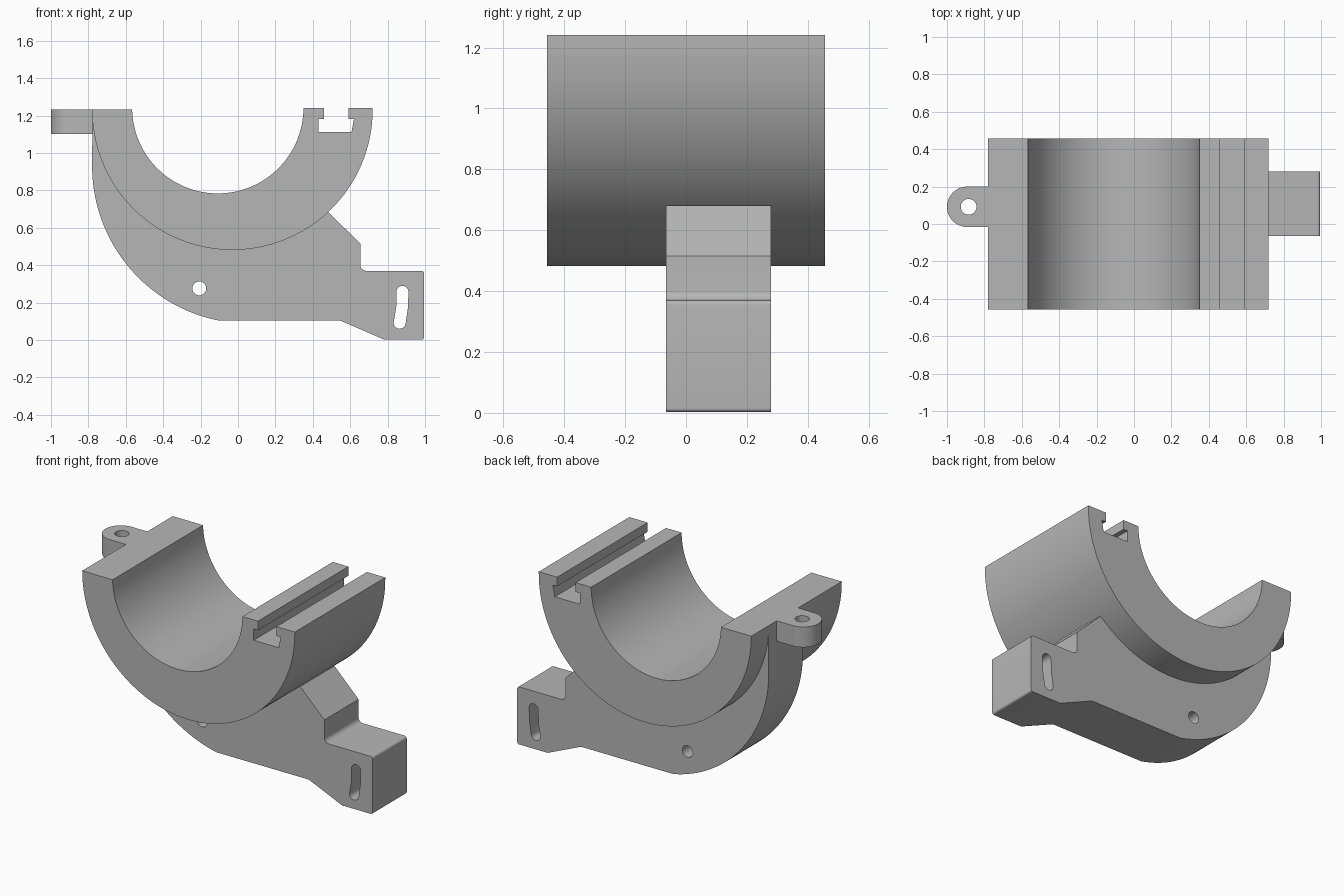
import bpy
import bmesh
from math import cos, sin, radians, pi, hypot, acos
from mathutils import Vector

default = bpy.data.objects.get("Cube")
if default:
    bpy.data.objects.remove(default, do_unlink=True)

grey = bpy.data.materials.new("plain grey")
grey.use_nodes = True
tone = (0.47, 0.47, 0.47, 1)
grey.diffuse_color = tone
grey.node_tree.nodes["Principled BSDF"].inputs["Base Color"].default_value = tone


def arc(cx, cy, r, start, end, steps):
    """Points on an arc, angles in degrees."""
    angles = [radians(start + (end - start) * i / steps) for i in range(steps + 1)]
    return [(cx + r * cos(a), cy + r * sin(a)) for a in angles]


def fillet(corner, before, after, r, steps=5):
    """Rounded corner between two straight sides."""
    c, b, a = Vector(corner), Vector(before), Vector(after)
    u, v = (b - c).normalized(), (a - c).normalized()
    half = acos(max(-1, min(1, u.dot(v)))) / 2
    centre = c + (u + v).normalized() * (r / sin(half))
    t = r * cos(half) / sin(half)
    p, q = c + u * t - centre, c + v * t - centre
    return [tuple(centre + p.lerp(q, i / steps).normalized() * r) for i in range(steps + 1)]


def prism(name, outline, low, high, axis="Y"):
    """Extrude an outline along y (outline is x, z) or along z (outline is x, y)."""
    bm = bmesh.new()
    place = (lambda p, h: (p[0], h, p[1])) if axis == "Y" else (lambda p, h: (p[0], p[1], h))
    face = bm.faces.new([bm.verts.new(place(p, low)) for p in outline])
    moved = bmesh.ops.extrude_face_region(bm, geom=[face])["geom"]
    shift = Vector(place((0, 0), high - low))
    bmesh.ops.translate(bm, vec=shift, verts=[g for g in moved if isinstance(g, bmesh.types.BMVert)])
    bmesh.ops.remove_doubles(bm, verts=bm.verts, dist=0.0001)
    bmesh.ops.recalc_face_normals(bm, faces=bm.faces)
    mesh = bpy.data.meshes.new(name)
    bm.to_mesh(mesh)
    bm.free()
    mesh.materials.append(grey)
    obj = bpy.data.objects.new(name, mesh)
    bpy.context.collection.objects.link(obj)
    return obj


def finish(obj, cutters=()):
    """Cut the holes, then shade."""
    bpy.ops.object.select_all(action="DESELECT")
    obj.select_set(True)
    bpy.context.view_layer.objects.active = obj
    for cutter in cutters:
        mod = obj.modifiers.new("hole", "BOOLEAN")
        mod.operation = "DIFFERENCE"
        mod.solver = "EXACT"
        mod.object = cutter
        bpy.ops.object.modifier_apply(modifier=mod.name)
        bpy.data.objects.remove(cutter, do_unlink=True)
    bpy.ops.object.shade_smooth_by_angle(angle=radians(25))


# Half-round cradle with a T-slot along its right rim
outer_x, rim, outer_r = -0.03, 1.232, 0.75
slot = [(0.59, 1.242), (0.59, 1.183), (0.62, 1.183), (0.607, 1.112),
        (0.43, 1.112), (0.43, 1.183), (0.46, 1.183), (0.46, 1.242)]
cradle = prism("cradle",
               arc(outer_x, rim, outer_r, 180, 360, 96) + [(0.72, 1.242)] + slot
               + arc(-0.108, 1.242, 0.458, 0, -178.7, 80),
               -0.456, 0.456)
finish(cradle)

# Support bracket below the cradle, with its mounting foot
foot_top, foot_low, end = 0.37, 0.003, 0.995
outline = arc(0.062, 0.93, 0.842, 180, 258.5, 48)
outline += [(0.545, 0.105), (0.78, foot_low)]
outline += fillet((end, foot_low), (0.78, foot_low), (end, foot_top), 0.012)
outline += fillet((end, foot_top), (end, foot_low), (0.655, foot_top), 0.015)
outline += fillet((0.655, foot_top), (end, foot_top), (0.655, 0.515), 0.03)
outline += [(0.655, 0.515), (0.485, 0.682)]
outline += arc(outer_x, rim, outer_r - 0.002, 312.5, 180, 72)
bracket = prism("support_bracket", outline, -0.065, 0.28)

pin_cutter = prism("pin_cutter", arc(-0.207, 0.276, 0.037, 0, 350, 35), -0.3, 0.5)
# Gently curved adjusting slot
bend, sweep, half = 0.93, 5.1, 0.032
cx, cy = 0.879 - bend, 0.175
slot_top = (cx + bend * cos(radians(sweep)) + 0.004, cy + bend * sin(radians(sweep)))
slot_low = (cx + bend * cos(radians(sweep)) - 0.011, cy - bend * sin(radians(sweep)))
slot_outline = (arc(*slot_top, half, 5, 180, 14) + [(0.846, 0.175)]
                + arc(*slot_low, half, 170, 350, 14) + [(0.909, 0.175)])
slot_cutter = prism("slot_cutter", slot_outline, -0.3, 0.5)
finish(bracket, [pin_cutter, slot_cutter])

# Rounded lug with a vertical bolt hole
lug_x, lug_y, lug_r = -0.892, 0.092, 0.108
lug = prism("bolt_lug",
            arc(lug_x, lug_y, lug_r, 90, 270, 32)
            + [(-0.77, lug_y - lug_r), (-0.77, lug_y + lug_r)],
            1.102, rim, "Z")
bolt_cutter = prism("bolt_cutter", arc(-0.884, lug_y, 0.042, 0, 350, 35), 1.0, 1.4, "Z")
finish(lug, [bolt_cutter])
